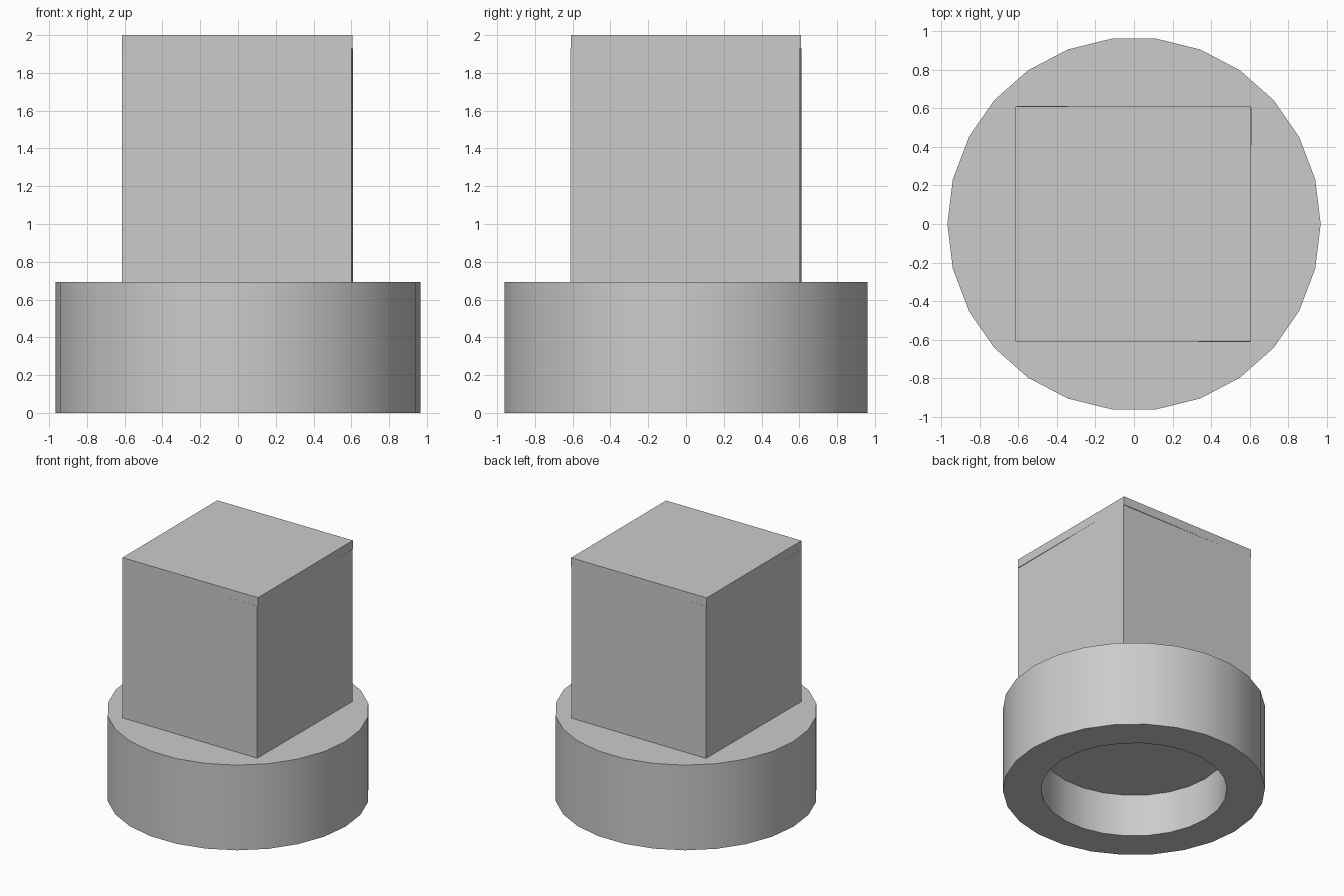
import bpy, bmesh, math

old = bpy.data.objects.get("Cube")
if old:
    bpy.data.objects.remove(old, do_unlink=True)

SIDES = 26
BASE_TOP, CAP_BOTTOM, TOP = 0.693, 1.93, 2.0

grey = bpy.data.materials.new("plain grey")
grey.use_nodes = True
COLOR = (0.6, 0.6, 0.6, 1)
grey.diffuse_color = COLOR
grey.node_tree.nodes["Principled BSDF"].inputs["Base Color"].default_value = COLOR


def add_object(name, bm):
    bmesh.ops.recalc_face_normals(bm, faces=bm.faces)
    mesh = bpy.data.meshes.new(name)
    bm.to_mesh(mesh)
    bm.free()
    mesh.materials.append(grey)
    obj = bpy.data.objects.new(name, mesh)
    bpy.context.collection.objects.link(obj)
    return obj


def lathe(name, profile):
    """Closed solid from (radius, height) rings, capped at both ends."""
    bm = bmesh.new()
    rings = []
    for r, z in profile:
        rings.append([bm.verts.new((r * math.cos(a), r * math.sin(a), z))
                      for a in (math.tau * i / SIDES for i in range(SIDES))])
    for low, high in zip(rings, rings[1:]):
        for i in range(SIDES):
            j = (i + 1) % SIDES
            bm.faces.new((low[i], low[j], high[j], high[i]))
    bm.faces.new(rings[0])
    bm.faces.new(rings[-1])
    return add_object(name, bm)


def block(name, half, bottom, top, turn=0):
    """Square block between two heights, turned about the vertical."""
    bm = bmesh.new()
    bmesh.ops.create_cube(bm, size=1)
    for v in bm.verts:
        v.co.x *= 2 * half
        v.co.y *= 2 * half
        v.co.z = top if v.co.z > 0 else bottom
    obj = add_object(name, bm)
    obj.location.x = -0.003
    obj.rotation_euler.z = turn
    return obj


# Round base with a recess underneath
base = lathe("round_base", [(0.686, 0.345), (0.686, 0), (0.967, 0), (0.967, BASE_TOP)])
bpy.ops.object.select_all(action="DESELECT")
base.select_set(True)
bpy.context.view_layer.objects.active = base
bpy.ops.object.shade_smooth_by_angle(angle=math.radians(30))

# Square shaft, turned very slightly under its thin cap
block("square_shaft", 0.608, BASE_TOP, CAP_BOTTOM, turn=-0.006)
block("square_cap", 0.61, CAP_BOTTOM, TOP)
